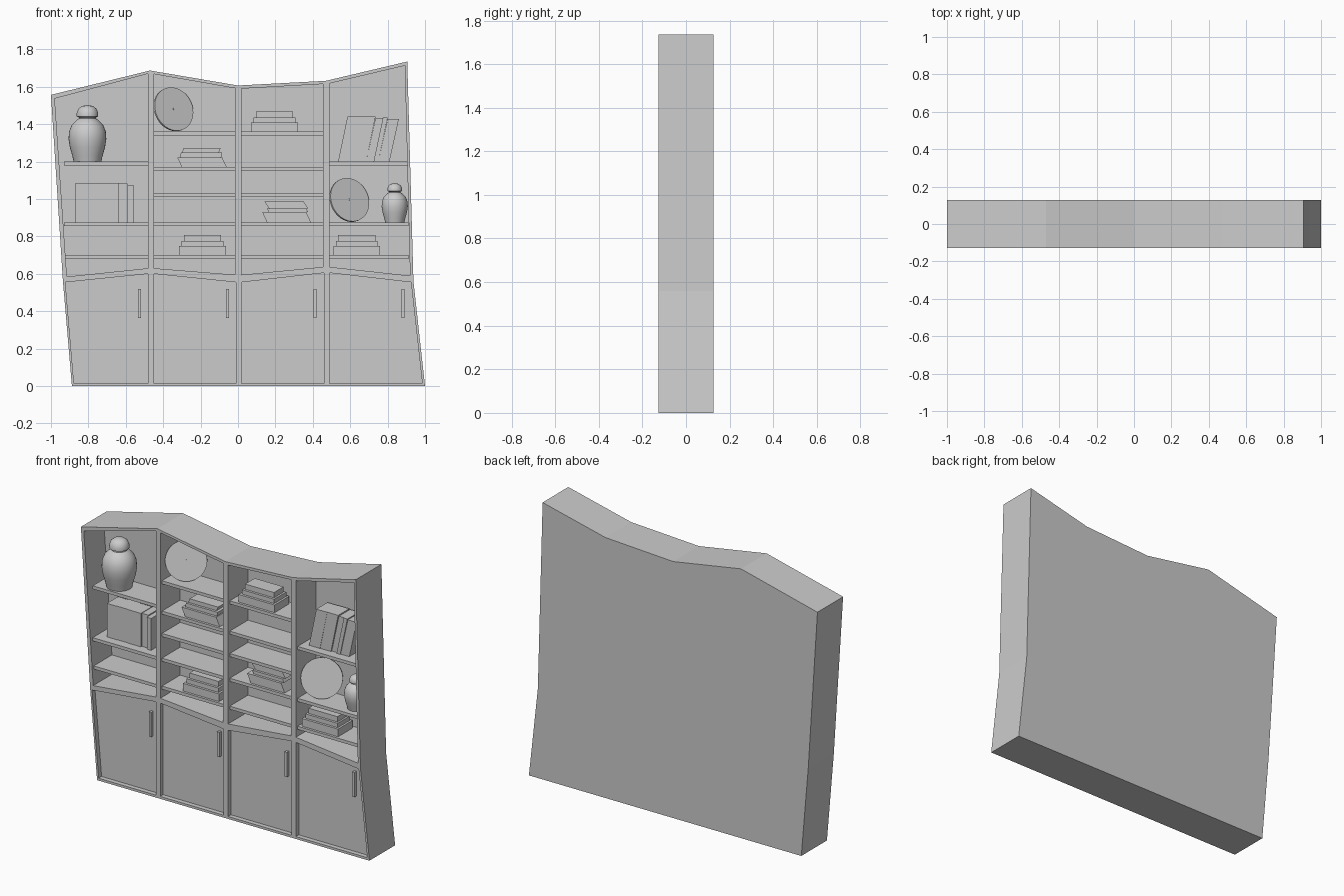
import bpy, bmesh, math
from mathutils import Matrix, Vector

cube = bpy.data.objects.get("Cube")
if cube:
    bpy.data.objects.remove(cube)

grey = bpy.data.materials.new("plain_grey")
grey.use_nodes = True
grey.diffuse_color = (0.6, 0.6, 0.6, 1)
grey.node_tree.nodes["Principled BSDF"].inputs["Base Color"].default_value = (0.6, 0.6, 0.6, 1)

FRONT, BACK = -0.127, 0.127
INNER = 0.07        # front of the back panel
DOOR = -0.098       # front of the doors


def finish(name, bm):
    bmesh.ops.recalc_face_normals(bm, faces=bm.faces)
    mesh = bpy.data.meshes.new(name)
    bm.to_mesh(mesh)
    bm.free()
    mesh.materials.append(grey)
    obj = bpy.data.objects.new(name, mesh)
    bpy.context.collection.objects.link(obj)
    return obj


def add_prism(bm, outline, y0, y1):
    """Extrude an x-z outline from y0 to y1."""
    face = bm.faces.new([bm.verts.new((x, y0, z)) for x, z in outline])
    ext = bmesh.ops.extrude_face_region(bm, geom=[face])["geom"]
    moved = [v for v in ext if isinstance(v, bmesh.types.BMVert)]
    bmesh.ops.translate(bm, verts=moved, vec=(0, y1 - y0, 0))


def prism(name, outline, y0, y1):
    bm = bmesh.new()
    add_prism(bm, outline, y0, y1)
    return finish(name, bm)


def rect(x0, x1, z0, z1):
    return [(x0, z0), (x1, z0), (x1, z1), (x0, z1)]


# Openings above and door recesses below, one per column
niches = [
    [(-0.915, 0.585), (-0.48, 0.63), (-0.48, 1.67), (-0.98, 1.537)],
    [(-0.45, 0.63), (-0.015, 0.595), (-0.015, 1.592), (-0.45, 1.668)],
    [(0.02, 0.595), (0.455, 0.637), (0.455, 1.615), (0.02, 1.59)],
    [(0.49, 0.637), (0.92, 0.59), (0.892, 1.713), (0.49, 1.618)],
]
doors = [
    [(-0.877, 0.015), (-0.48, 0.015), (-0.48, 0.6), (-0.923, 0.555)],
    [(-0.45, 0.015), (-0.012, 0.015), (-0.012, 0.555), (-0.45, 0.6)],
    [(0.02, 0.015), (0.46, 0.015), (0.46, 0.605), (0.02, 0.555)],
    [(0.49, 0.015), (0.985, 0.015), (0.925, 0.555), (0.49, 0.605)],
]

# Wavy case carved out with the openings
case = prism("bookcase_case", [
    (-0.888, 0), (1, 0), (0.938, 0.56), (0.905, 1.735), (0.47, 1.632),
    (0, 1.607), (-0.47, 1.687), (-1, 1.557), (-0.936, 0.56)], FRONT, BACK)
bm = bmesh.new()
for n in niches:
    add_prism(bm, n, FRONT - 0.1, INNER)
for d in doors:
    add_prism(bm, d, FRONT - 0.1, DOOR + 0.02)
cutter = finish("opening_cutter", bm)
cutter.hide_render = True
cut = case.modifiers.new("openings", "BOOLEAN")
cut.operation = "DIFFERENCE"
cut.solver = "EXACT"
cut.object = cutter
bpy.context.view_layer.objects.active = case
bpy.ops.object.modifier_apply(modifier=cut.name)
bpy.data.objects.remove(cutter)

# Doors with slim handles
for i, (d, hx) in enumerate(zip(doors, (-0.527, -0.055, 0.413, 0.882))):
    prism(f"door_{i + 1}", d, DOOR, DOOR + 0.02)
    prism(f"door_handle_{i + 1}", rect(hx - 0.008, hx + 0.008, 0.365, 0.52), DOOR - 0.02, DOOR)

# Shelves: three in the outer columns, five in the inner ones
few, many = (1.2, 0.875, 0.7), (1.36, 1.17, 1.03, 0.875, 0.7)
for c, (x0, x1, tops) in enumerate([(-0.93, -0.48, few), (-0.45, -0.015, many),
                                    (0.02, 0.455, many), (0.49, 0.912, few)]):
    for s, z in enumerate(tops):
        prism(f"shelf_{c + 1}_{s + 1}", rect(x0, x1, z - 0.02, z), -0.11, INNER)


# Lidded jars
def jar(name, x, z, scale):
    profile = [(0, 0), (0.073, 0), (0.08, 0.03), (0.093, 0.075), (0.1, 0.12), (0.097, 0.16),
               (0.083, 0.195), (0.058, 0.22), (0.045, 0.228), (0.045, 0.234), (0.057, 0.24),
               (0.057, 0.256), (0.048, 0.28), (0.03, 0.294), (0, 0.3)]
    bm = bmesh.new()
    verts = [bm.verts.new((r, 0, h)) for r, h in profile]
    edges = [bm.edges.new(pair) for pair in zip(verts, verts[1:])]
    bmesh.ops.spin(bm, geom=verts + edges, cent=(0, 0, 0), axis=(0, 0, 1),
                   angle=math.tau, steps=32)
    bmesh.ops.remove_doubles(bm, verts=bm.verts, dist=0.0005)
    bmesh.ops.transform(bm, verts=bm.verts, matrix=Matrix.Translation((x, -0.025, z))
                        @ Matrix.Scale(scale, 4))
    obj = finish(name, bm)
    bpy.ops.object.select_all(action="DESELECT")
    obj.select_set(True)
    bpy.context.view_layer.objects.active = obj
    bpy.ops.object.shade_smooth_by_angle(angle=math.radians(40))


jar("large_jar", -0.805, 1.2, 1.01)
jar("small_jar", 0.838, 0.875, 0.7)


# Decorative discs, turned and leaning back, with a small centre pin
def disc(name, x, z):
    bm = bmesh.new()
    for radius, depth in ((0.12, 0.012), (0.006, 0.016)):
        bmesh.ops.create_cone(bm, cap_ends=True, segments=40, radius1=radius,
                              radius2=radius, depth=depth)
    turn = Matrix.Rotation(math.radians(32), 4, "Z") @ Matrix.Rotation(math.radians(75), 4, "X")
    bmesh.ops.transform(bm, verts=bm.verts, matrix=Matrix.Translation((x, -0.02, z)) @ turn)
    finish(name, bm)


disc("upper_disc", -0.345, 1.48)
disc("lower_disc", 0.595, 0.995)


# Lying books: each layer is (left, right, bottom, top, lean)
def stack(name, x, z, layers):
    for i, (x0, x1, z0, z1, lean) in enumerate(layers):
        outline = [(x + x0, z + z0), (x + x1, z + z0),
                   (x + x1 + lean, z + z1), (x + x0 + lean, z + z1)]
        prism(f"{name}_{i + 1}", outline, -0.095 + i * 0.015, 0.05 - i * 0.01)


straight = [(-0.125, 0.125, 0, 0.048, 0), (-0.112, 0.112, 0.048, 0.075, 0),
            (-0.1, 0.1, 0.075, 0.108, 0)]
stack("top_stack", 0.195, 1.36, straight)
stack("left_low_stack", -0.19, 0.7, straight)
stack("right_low_stack", 0.635, 0.7, straight)
stack("left_high_stack", -0.195, 1.17, [
    (-0.105, 0.135, 0, 0.053, -0.025), (-0.115, 0.105, 0.053, 0.078, 0.005),
    (-0.105, 0.092, 0.078, 0.103, 0.01)])
stack("middle_stack", 0.26, 0.875, [
    (-0.105, 0.13, 0, 0.055, -0.025), (-0.095, 0.115, 0.055, 0.075, -0.01),
    (-0.095, 0.115, 0.075, 0.113, -0.025)])


# Standing books: (right edge, height, front) from left to right
def row(name, x, z, lean, books):
    for i, (right, height, y0) in enumerate(books):
        prism(f"{name}_{i + 1}", [(x, z), (right, z), (right + lean, z + height),
                                  (x + lean, z + height)], y0, y0 + 0.11)
        x = right


row("upright_book", -0.87, 0.875, 0, [
    (-0.8, 0.21, -0.055), (-0.72, 0.21, -0.053), (-0.635, 0.21, -0.055),
    (-0.59, 0.207, -0.045), (-0.56, 0.2, -0.06)])
row("leaning_book", 0.535, 1.2, 0.05, [
    (0.61, 0.24, -0.06), (0.685, 0.24, -0.058), (0.725, 0.232, -0.05),
    (0.75, 0.235, -0.06), (0.81, 0.228, -0.055)])
